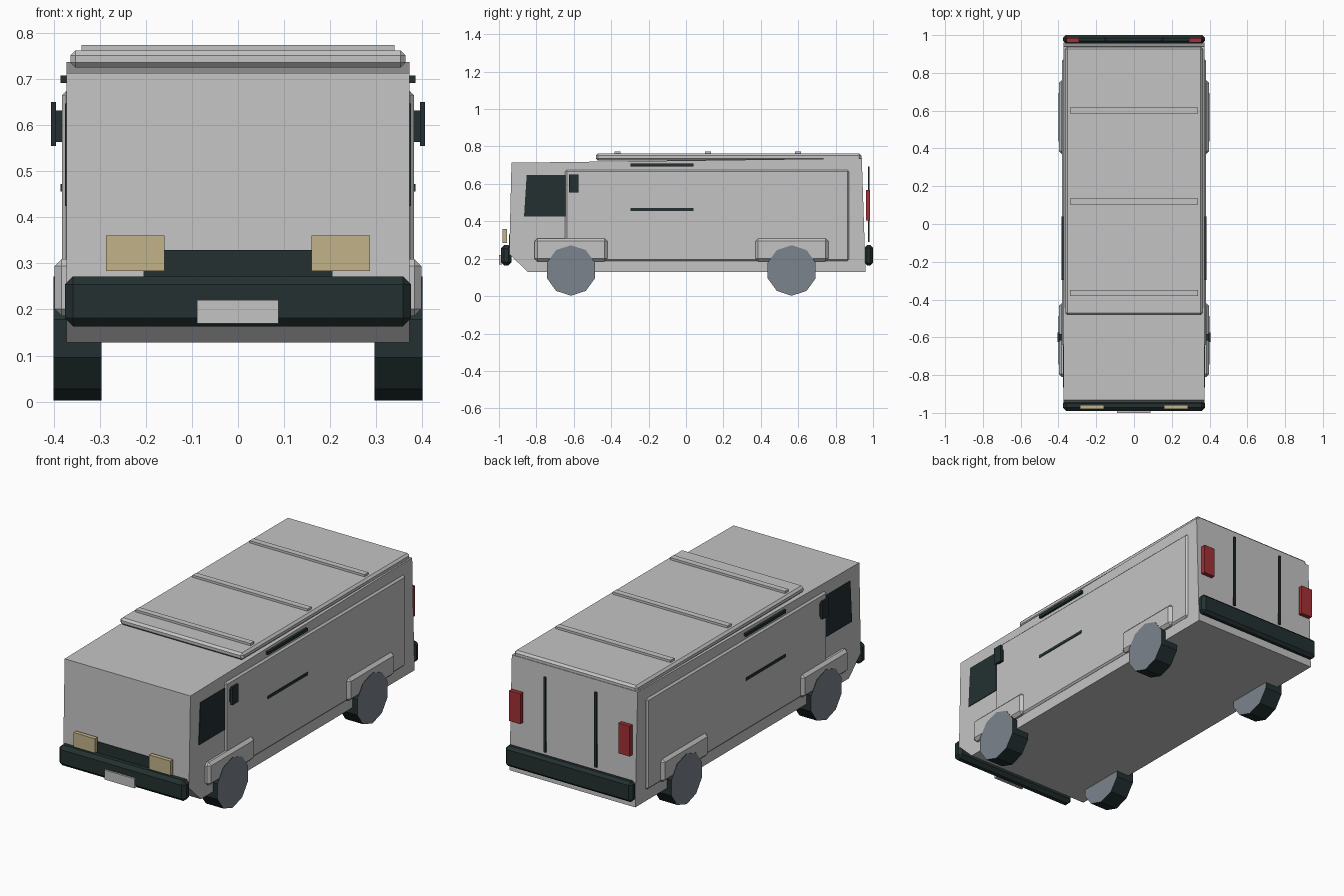
import bpy, bmesh, math
from mathutils import Matrix

cube = bpy.data.objects.get("Cube")
if cube:
    bpy.data.objects.remove(cube, do_unlink=True)


def material(name, rgb):
    m = bpy.data.materials.new(name)
    m.use_nodes = True
    m.diffuse_color = (*rgb, 1)
    m.node_tree.nodes["Principled BSDF"].inputs["Base Color"].default_value = (*rgb, 1)
    return m


paint = material("light grey paint", (0.55, 0.55, 0.55))
black = material("dark trim", (0.017, 0.03, 0.031))
hub = material("blue grey hub", (0.2, 0.23, 0.265))
amber = material("headlight cream", (0.54, 0.45, 0.25))
red = material("tail light red", (0.37, 0.03, 0.035))


def finish(name, bm, *mats):
    bmesh.ops.recalc_face_normals(bm, faces=bm.faces)
    mesh = bpy.data.meshes.new(name)
    bm.to_mesh(mesh)
    bm.free()
    for m in mats:
        mesh.materials.append(m)
    ob = bpy.data.objects.new(name, mesh)
    bpy.context.collection.objects.link(ob)
    return ob


def box(name, x, y, z, mat, bevel=0):
    """Box between pairs of limits, with optional chamfered edges."""
    bm = bmesh.new()
    bmesh.ops.create_cube(bm, size=1)
    for v in bm.verts:
        v.co = [lim[0] if c < 0 else lim[1] for lim, c in zip((x, y, z), v.co)]
    ob = finish(name, bm, mat)
    if bevel:
        mod = ob.modifiers.new("chamfer", "BEVEL")
        mod.width = bevel
        mod.segments = 1
    return ob


def extrude_side(name, profile, x0, x1, mat):
    """Side outline (y, z) extruded across the width."""
    bm = bmesh.new()
    face = bm.faces.new([bm.verts.new((x0, y, z)) for y, z in profile])
    new = bmesh.ops.extrude_face_region(bm, geom=[face])["geom"]
    for v in new:
        if isinstance(v, bmesh.types.BMVert):
            v.co.x = x1
    return finish(name, bm, mat)


def wheel(name, x, y):
    bm = bmesh.new()
    spin = Matrix.Rotation(math.pi / 2, 4, "Y")
    bmesh.ops.create_cone(bm, cap_ends=True, segments=10, radius1=0.135,
                          radius2=0.135, depth=0.104)
    bmesh.ops.transform(bm, matrix=Matrix.Translation((x, y, 0.137)) @ spin, verts=bm.verts)
    top = max(bm.verts, key=lambda v: v.co.z)
    tilt = math.atan2(top.co.y - y, top.co.z - 0.137)
    bmesh.ops.rotate(bm, cent=(x, y, 0.137), matrix=Matrix.Rotation(tilt, 3, "X"), verts=bm.verts)
    bm.normal_update()
    for f in bm.faces:
        f.material_index = 1 if abs(f.normal.x) > 0.9 else 0
    return finish(name, bm, black, hub)


# Body shell with the undercut nose
extrude_side("body", [(-0.845, 0.128), (0.96, 0.128), (0.94, 0.737), (-0.933, 0.713),
                      (-0.945, 0.225)], -0.372, 0.372, paint)

# Roof panel and ribs
box("roof_panel", (-0.364, 0.364), (-0.482, 0.937), (0.725, 0.762), paint, 0.011)
for i, y in enumerate((-0.365, 0.118, 0.6)):
    box(f"roof_rib_{i + 1}", (-0.34, 0.34), (y - 0.016, y + 0.016), (0.755, 0.774), paint)

# Parts repeated on both sides
for side, s in (("left", 1), ("right", -1)):
    def span(a, b):
        return tuple(sorted((s * a, s * b)))

    box(f"{side}_side_panel", span(0.355, 0.382), (-0.646, 0.872), (0.188, 0.674), paint, 0.009)
    extrude_side(f"{side}_cab_window", [(-0.866, 0.425), (-0.645, 0.425), (-0.645, 0.647),
                                        (-0.852, 0.647)], s * 0.368, s * 0.376, black)
    box(f"{side}_mirror_arm", span(0.37, 0.396), (-0.618, -0.582), (0.563, 0.632), black)
    box(f"{side}_mirror", span(0.395, 0.406), (-0.626, -0.574), (0.555, 0.65), black)
    for end, y, wy in (("front", -0.615, -0.615), ("rear", 0.566, 0.565)):
        box(f"{side}_{end}_wheel_arch", span(0.34, 0.398), (y - 0.195, y + 0.195),
            (0.186, 0.309), paint, 0.015)
        wheel(f"{side}_{end}_wheel", s * 0.348, wy)
    for level, z in (("lower", 0.464), ("upper", 0.7)):
        box(f"{side}_{level}_rail", span(0.365, 0.385), (-0.296, 0.04), (z - 0.008, z + 0.008), black)
    box(f"{side}_headlight", span(0.16, 0.287), (-0.98, -0.958), (0.283, 0.36), amber)
    box(f"{side}_tail_light", span(0.29, 0.357), (0.962, 0.985), (0.405, 0.567), red)
    box(f"{side}_rear_door_bar", span(0.143, 0.157), (0.972, 0.981), (0.29, 0.692), black)

# Nose and tail fittings
box("grille", (-0.205, 0.205), (-0.946, -0.93), (0.25, 0.329), black)
box("front_bumper", (-0.376, 0.376), (-0.99, -0.932), (0.163, 0.272), black, 0.018)
box("rear_bumper", (-0.376, 0.376), (0.954, 1.0), (0.163, 0.272), black, 0.015)
box("front_plate", (-0.089, 0.088), (-1.0, -0.985), (0.169, 0.22), paint)
